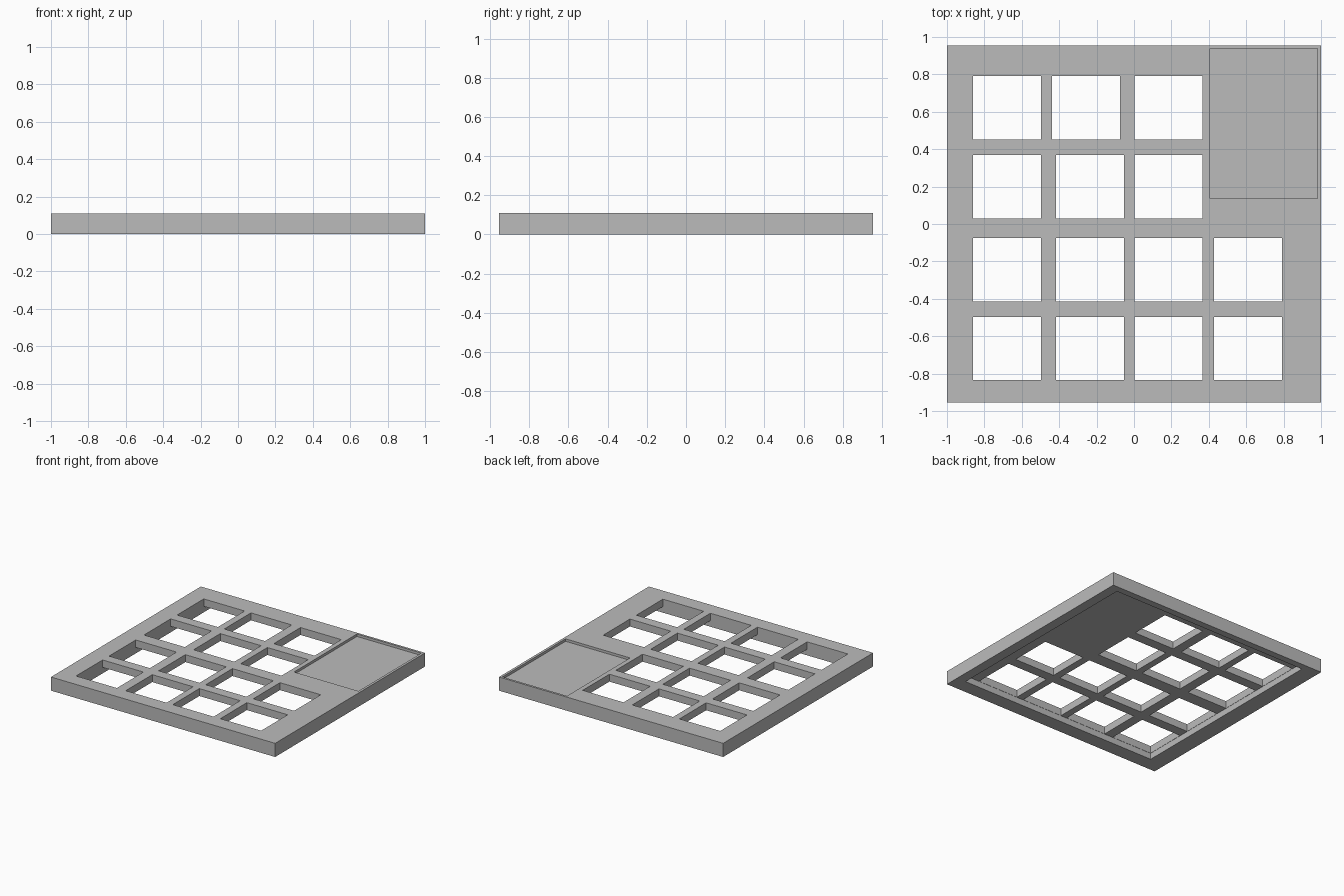
import bpy
import bmesh
from mathutils import Matrix, Vector

old = bpy.data.objects.get("Cube")
if old:
    bpy.data.objects.remove(old, do_unlink=True)

HEIGHT = 0.11
PLATE_BOTTOM = 0.05

grey = bpy.data.materials.new("mid grey")
grey.use_nodes = True
colour = (0.5, 0.5, 0.5, 1)
grey.diffuse_color = colour
grey.node_tree.nodes["Principled BSDF"].inputs["Base Color"].default_value = colour


def boxes(name, extents):
    """One object holding a box for each (x0, x1, y0, y1, z0, z1)."""
    bm = bmesh.new()
    for x0, x1, y0, y1, z0, z1 in extents:
        centre = Vector((x0 + x1, y0 + y1, z0 + z1)) / 2
        size = Matrix.Diagonal((x1 - x0, y1 - y0, z1 - z0, 1))
        bmesh.ops.create_cube(bm, size=1, matrix=Matrix.Translation(centre) @ size)
    mesh = bpy.data.meshes.new(name)
    bm.to_mesh(mesh)
    bm.free()
    mesh.materials.append(grey)
    obj = bpy.data.objects.new(name, mesh)
    bpy.context.collection.objects.link(obj)
    return obj


def cut(target, cutter):
    """Subtract the cutter from the target, then discard it."""
    cutter.hide_render = True
    mod = target.modifiers.new("cut", "BOOLEAN")
    mod.operation = "DIFFERENCE"
    mod.solver = "EXACT"
    mod.object = cutter
    bpy.context.view_layer.objects.active = target
    bpy.ops.object.modifier_apply(modifier=mod.name)
    bpy.data.objects.remove(cutter, do_unlink=True)


# Outer block of the keypad cover
cover = boxes("keypad_cover", [(-1, 1, -0.955, 0.955, 0, HEIGHT)])

# Hollow underside, leaving a rim
cut(cover, boxes("underside_cutter", [(-0.862, 0.92, -0.837, 0.9, -0.1, PLATE_BOTTOM)]))

# Shallow display recess in the back corner of the top
cut(cover, boxes("display_cutter", [(0.405, 0.98, 0.135, 0.937, HEIGHT - 0.02, 0.2)]))

# Key openings: four columns by four rows, without the two under the display
columns = [-0.86, -0.417, 0.003, 0.427]
rows = [-0.837, -0.415, 0.03, 0.452]
openings = []
for j, y in enumerate(rows):
    for i, x in enumerate(columns):
        if i == 3 and j > 1:
            continue
        if i == 1 and j == 3:
            x -= 0.022
        openings.append((x, x + 0.364, y, y + 0.34, 0.01, 0.2))
openings = [(x0, x1, max(y0, -0.835), y1, z0, z1) for x0, x1, y0, y1, z0, z1 in openings]
cut(cover, boxes("opening_cutter", openings))
